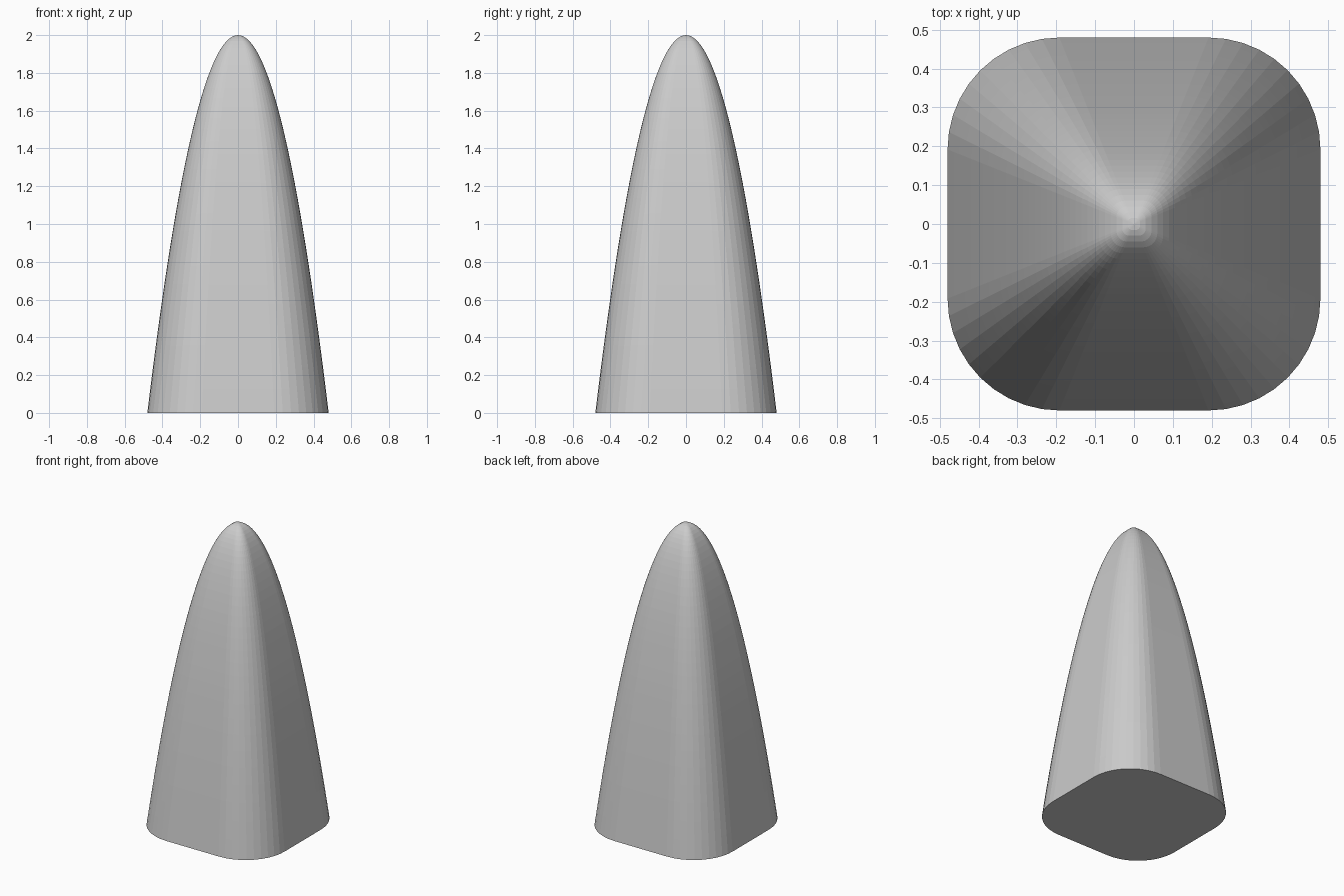
import bpy, bmesh
from math import sin, cos, pi

if "Cube" in bpy.data.objects:
    bpy.data.objects.remove(bpy.data.objects["Cube"])

HALF, HEIGHT = 0.48, 2.0      # base half width, total height
RADIUS = 0.6 * HALF           # corner radius of the base
CORNER_STEPS, ROWS = 10, 32


def rounded_square(half, radius, steps):
    """Counter-clockwise outline of a square with rounded corners."""
    points = []
    for corner in range(4):
        mid = pi / 4 + corner * pi / 2
        cx = (half - radius) * (1 if cos(mid) > 0 else -1)
        cy = (half - radius) * (1 if sin(mid) > 0 else -1)
        for i in range(steps + 1):
            a = corner * pi / 2 + i / steps * pi / 2
            points.append((cx + radius * cos(a), cy + radius * sin(a)))
    return points


# Nose cone: rounded-square section shrinking along a parabola
outline = rounded_square(HALF, RADIUS, CORNER_STEPS)
bm = bmesh.new()
rings = []
for row in range(ROWS):
    scale = 1 - row / ROWS
    z = HEIGHT * (1 - scale ** 2)
    rings.append([bm.verts.new((x * scale, y * scale, z)) for x, y in outline])
tip = bm.verts.new((0, 0, HEIGHT))

count = len(outline)
for i in range(count):
    j = (i + 1) % count
    for low, high in zip(rings, rings[1:]):
        bm.faces.new((low[i], low[j], high[j], high[i]))
    bm.faces.new((rings[-1][i], rings[-1][j], tip))

# Flat base
bm.faces.new(list(reversed(rings[0])))

mesh = bpy.data.meshes.new("nose_cone")
bm.to_mesh(mesh)
bm.free()
bpy.context.collection.objects.link(bpy.data.objects.new("nose_cone", mesh))
